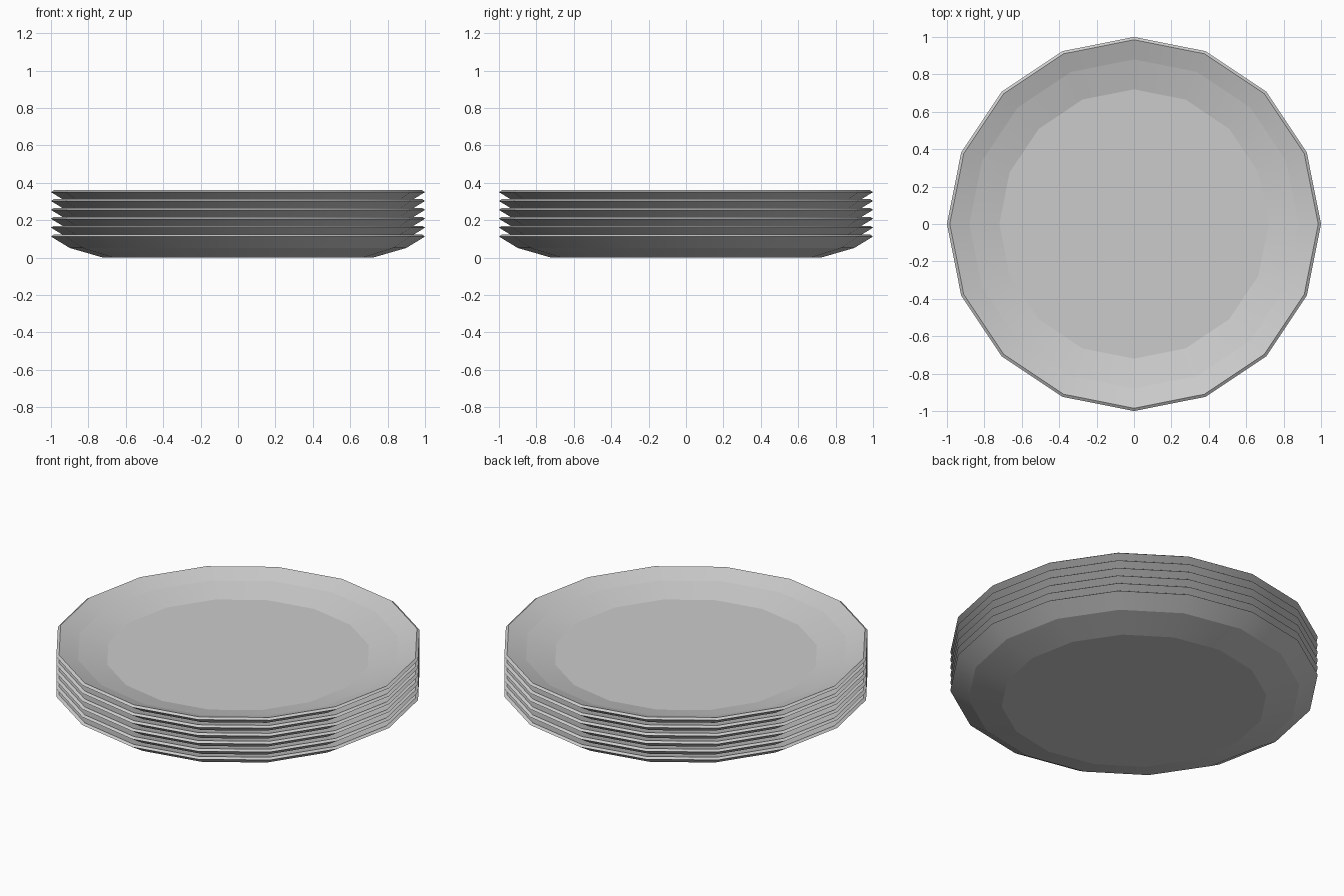
import bpy, bmesh, math

cube = bpy.data.objects.get("Cube")
if cube:
    bpy.data.objects.remove(cube)

SIDES = 16
PLATES = 6
SPACING = 0.0475

# Cross-section (radius, height) from underside, over the rim, to the inner floor
PROFILE = [(0.72, 0.0), (0.90, 0.052), (1.0, 0.113), (0.985, 0.123),
           (0.88, 0.085), (0.72, 0.045)]

china = bpy.data.materials.new("light grey china")
china.use_nodes = True
grey = (0.6, 0.6, 0.6, 1.0)
china.diffuse_color = grey
china.node_tree.nodes["Principled BSDF"].inputs["Base Color"].default_value = grey


def plate_mesh():
    """Revolve the profile and close it with flat base and floor."""
    bm = bmesh.new()
    rings = []
    for radius, height in PROFILE:
        ring = []
        for i in range(SIDES):
            a = math.tau * i / SIDES
            ring.append(bm.verts.new((radius * math.cos(a), radius * math.sin(a), height)))
        rings.append(ring)
    for low, high in zip(rings, rings[1:]):
        for i in range(SIDES):
            j = (i + 1) % SIDES
            bm.faces.new((low[i], low[j], high[j], high[i]))
    bm.faces.new(rings[0][::-1])
    bm.faces.new(rings[-1])
    bmesh.ops.recalc_face_normals(bm, faces=bm.faces[:])
    # Smooth around the plate, crisp at every ring
    for face in bm.faces:
        face.smooth = True
    for edge in bm.edges:
        a, b = edge.verts
        edge.smooth = abs(a.co.z - b.co.z) > 0.001
    mesh = bpy.data.meshes.new("plate")
    bm.to_mesh(mesh)
    bm.free()
    mesh.materials.append(china)
    return mesh


# Stack of nested plates
mesh = plate_mesh()
for n in range(PLATES):
    plate = bpy.data.objects.new(f"plate_{n + 1}", mesh)
    plate.location.z = n * SPACING
    bpy.context.collection.objects.link(plate)
